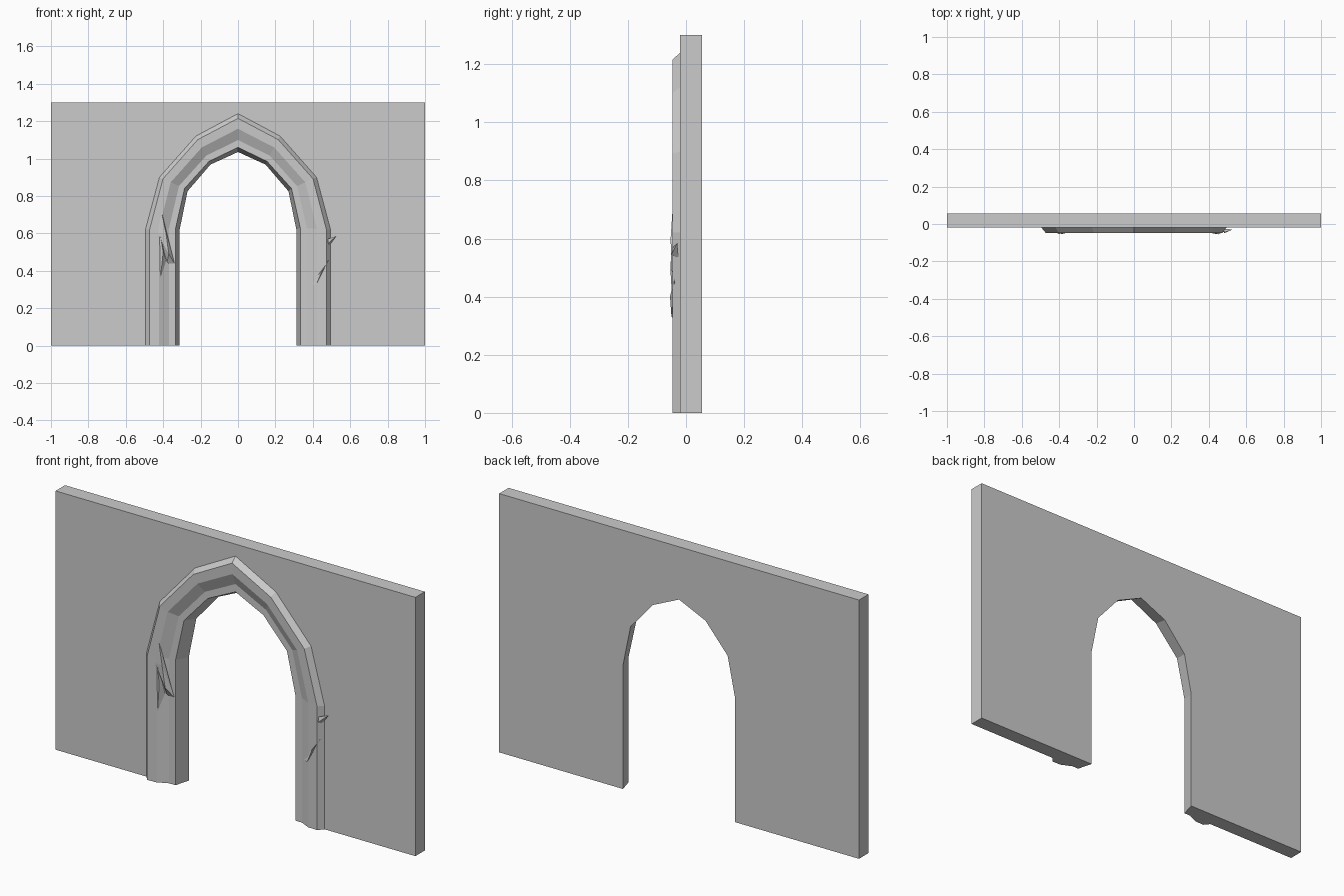
import bpy
import bmesh

cube = bpy.data.objects.get("Cube")
if cube:
    bpy.data.objects.remove(cube, do_unlink=True)

stone = bpy.data.materials.new("grey stone")
stone.use_nodes = True
grey = (0.6, 0.6, 0.6, 1)
stone.diffuse_color = grey
stone.node_tree.nodes["Principled BSDF"].inputs["Base Color"].default_value = grey

FRONT, BACK, HALF, TOP = -0.02, 0.055, 1.0, 1.3


def finish(name, bm):
    """Turn a bmesh into a flat-shaded stone object."""
    bmesh.ops.recalc_face_normals(bm, faces=bm.faces)
    mesh = bpy.data.meshes.new(name)
    bm.to_mesh(mesh)
    bm.free()
    mesh.materials.append(stone)
    obj = bpy.data.objects.new(name, mesh)
    bpy.context.collection.objects.link(obj)
    return obj


def arch(half):
    """Mirror half an arch (foot to crown) into a full outline."""
    return half + [(-x, z) for x, z in reversed(half[:-1])]


def bridge(bm, a, b, closed=False):
    for i in range(len(a) if closed else len(a) - 1):
        j = (i + 1) % len(a)
        bm.faces.new((a[i], a[j], b[j], b[i]))


def ring(bm, points, y):
    return [bm.verts.new((x, y, z)) for x, z in points]


# Arch outlines: opening at the back, opening at the front, outer edge of trim
back_arch = arch([(0.312, 0), (0.312, 0.62), (0.27, 0.825), (0.147, 0.968), (0, 1.035)])
front_arch = arch([(0.333, 0), (0.333, 0.63), (0.286, 0.84), (0.155, 0.985), (0, 1.06)])
outer_arch = arch([(0.495, 0), (0.495, 0.62), (0.42, 0.9), (0.225, 1.12), (0, 1.24)])

# Wall slab with a splayed opening
corners = [(-HALF, 0), (-HALF, TOP), (HALF, TOP), (HALF, 0)]
bm = bmesh.new()
front = ring(bm, front_arch + corners, FRONT)
back = ring(bm, back_arch + corners, BACK)
bm.faces.new(front)
bm.faces.new(back)
bridge(bm, front, back, closed=True)
finish("wall", bm)

# Moulded trim: (fraction across the trim, depth)
profile = [(0.22, FRONT), (0.55, -0.045), (0.86, -0.047), (1, FRONT)]
bm = bmesh.new()
rings = []
for t, y in profile:
    points = [(a + (c - a) * t, b + (d - b) * t)
              for (a, b), (c, d) in zip(front_arch, outer_arch)]
    rings.append(ring(bm, points, y))
for a, b in zip(rings, rings[1:]):
    bridge(bm, a, b)
for end in (0, -1):
    bm.faces.new([r[end] for r in rings])
finish("arch_trim", bm)


# Chipped and broken stone on the trim
def shard(name, points):
    bm = bmesh.new()
    verts = [bm.verts.new(p) for p in points]
    bmesh.ops.convex_hull(bm, input=verts)
    finish(name, bm)


shard("right_chip", [(-0.41, -0.045, 0.72), (-0.385, -0.053, 0.6), (-0.37, -0.05, 0.49),
                     (-0.34, -0.021, 0.44), (-0.38, -0.021, 0.44), (-0.43, -0.045, 0.6)])
shard("right_splinter", [(-0.42, -0.045, 0.62), (-0.4, -0.054, 0.5), (-0.415, -0.046, 0.36),
                         (-0.385, -0.03, 0.45)])
shard("left_chip", [(0.375, -0.021, 0.32), (0.42, -0.05, 0.33), (0.45, -0.055, 0.4),
                    (0.487, -0.04, 0.46), (0.44, -0.03, 0.39)])
shard("left_spike", [(0.525, -0.03, 0.585), (0.48, -0.045, 0.57), (0.485, -0.025, 0.53),
                     (0.48, -0.05, 0.545)])
